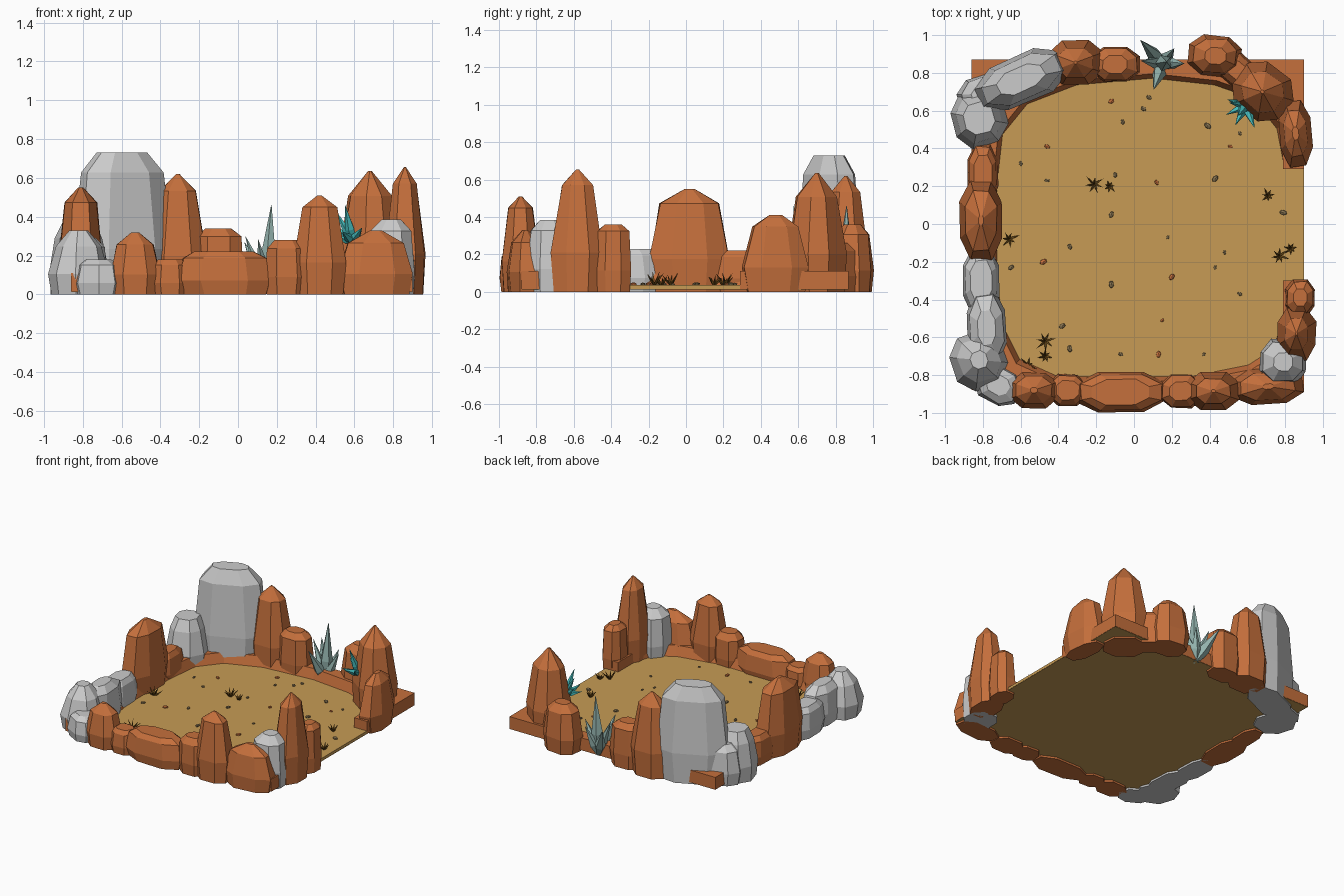
import bpy, bmesh, math, random
from mathutils import Vector, Matrix

if "Cube" in bpy.data.objects:
    bpy.data.objects.remove(bpy.data.objects["Cube"])

random.seed(4)


def material(name, rgb):
    m = bpy.data.materials.new(name)
    m.diffuse_color = (*rgb, 1)
    m.use_nodes = True
    m.node_tree.nodes["Principled BSDF"].inputs["Base Color"].default_value = m.diffuse_color
    return m


ORANGE = material("red_rock", (0.56, 0.16, 0.045))
SAND = material("sand", (0.57, 0.33, 0.09))
TEAL = material("teal_crystal", (0.06, 0.5, 0.5))
PALE = material("pale_crystal", (0.30, 0.46, 0.43))
DRY = material("dry_grass", (0.14, 0.065, 0.008))
PEBBLE = material("pebble", (0.24, 0.17, 0.08))
GREY = None


def finish(name, bm, mat):
    bmesh.ops.recalc_face_normals(bm, faces=bm.faces[:])
    me = bpy.data.meshes.new(name)
    bm.to_mesh(me)
    bm.free()
    ob = bpy.data.objects.new(name, me)
    bpy.context.collection.objects.link(ob)
    if mat:
        me.materials.append(mat)
    return ob


def loft(bm, rings):
    """Skin a stack of equal-sized closed rings and cap both ends."""
    rs = [[bm.verts.new(p) for p in r] for r in rings]
    n = len(rs[0])
    for a, b in zip(rs, rs[1:]):
        for i in range(n):
            j = (i + 1) % n
            bm.faces.new((a[i], a[j], b[j], b[i]))
    bm.faces.new(rs[0][::-1])
    bm.faces.new(rs[-1])


SECTION = [(1, -.45), (1, .45), (.5, 1), (-.5, 1), (-1, .45), (-1, -.45), (-.5, -1), (.5, -1)]


def rock(name, mat, x, y, rx, ry, h, shoulder=.7, tip=.08, rot=0, sh_z=.84, lean=(0, 0)):
    """Chamfered block: narrow foot, wide belly, shoulder, then a peak or flat crown."""
    rings = []
    c, s = math.cos(math.radians(rot)), math.sin(math.radians(rot))
    for z, k in ((0, .9), (.32, 1), (sh_z, shoulder), (1, tip)):
        ring = []
        for u, v in SECTION:
            j = 1 + random.uniform(-.05, .03)
            px, py = u * rx * k * j, v * ry * k * j
            ring.append((x + px * c - py * s + lean[0] * z,
                         y + px * s + py * c + lean[1] * z, z * h))
        rings.append(ring)
    bm = bmesh.new()
    loft(bm, rings)
    finish(name, bm, mat)


def spike(bm, base, direction, length, r, n=5):
    """Crystal shard or grass blade."""
    d = Vector(direction).normalized()
    m = Matrix.Translation(base) @ d.to_track_quat('Z', 'Y').to_matrix().to_4x4()
    rings = []
    for t, k in ((0, .6), (.35, 1), (1, .03)):
        rings.append([m @ Vector((r * k * math.cos(i * math.tau / n),
                                  r * k * math.sin(i * math.tau / n), t * length)) for i in range(n)])
    loft(bm, rings)


# sand floor
X0, X1, Y0, Y1 = -.86, .90, -.88, .87
bm = bmesh.new()
loft(bm, [[(X0 + .002, Y0 + .002, z), (X1 - .001, Y0 + .002, z), (X1 - .001, Y1 - .002, z),
           (X0 + .002, Y1 - .002, z)] for z in (.013, .036)])
finish("sand_floor", bm, SAND)

# raised rim, open on the right side
inner = [(.90, .29), (.79, .29), (.75, .50), (.62, .66), (.42, .73), (.1, .765), (-.3, .73),
         (-.56, .63), (-.69, .47), (-.72, .2), (-.72, -.3), (-.68, -.55), (-.6, -.71),
         (-.4, -.80), (.3, -.80), (.6, -.74), (.74, -.65), (.79, -.5), (.79, -.30), (.90, -.30)]
outer = [(X1, Y0), (X0, Y0), (X0, Y1), (X1, Y1)]
bottom = [(x, y, .015) for x, y in inner + outer]
top = [(x, y, .11) if abs(x) > .78 else (x * 1.04, y * 1.04, .11) for x, y in inner]
top += [(x, y, .11) for x, y in outer]
bm = bmesh.new()
loft(bm, [bottom, top])
bmesh.ops.triangulate(bm, faces=[f for f in bm.faces if len(f.verts) > 4])
finish("rock_rim", bm, ORANGE)

# left side boulders
rock("big_grey_boulder", GREY, -.60, .765, .26, .125, .73, .82, .5, 24, .86)
rock("back_left_grey_block", GREY, -.82, .56, .145, .15, .37, .8, .55, 15, .78)
rock("back_left_grey_link", GREY, -.79, .69, .14, .10, .30, .85, .5, 20)
rock("left_tall_rock", ORANGE, -.81, .02, .115, .22, .55, .72, .12, 0, .86)
rock("left_low_rock", ORANGE, -.80, .27, .08, .155, .22, .9, .6)
rock("left_grey_low", GREY, -.81, -.30, .095, .18, .23, .88, .6)
rock("left_grey_slab", GREY, -.78, -.55, .105, .20, .29, .85, .45, 4)
rock("front_left_grey", GREY, -.82, -.72, .145, .15, .33, .75, .3, 20, .75)
rock("front_left_grey_toe", GREY, -.72, -.85, .125, .10, .18, .85, .5, -30)

# front row
rock("front_peak_small", ORANGE, -.53, -.88, .125, .095, .32, .75, .15, 0, .8)
rock("front_low_a", ORANGE, -.35, -.88, .10, .085, .18, .9, .6)
rock("front_long_rock", ORANGE, -.07, -.89, .24, .105, .22, .9, .65, 0, .85)
rock("front_step", ORANGE, .25, -.885, .11, .09, .28, .9, .55)
rock("front_peak", ORANGE, .42, -.885, .135, .10, .51, .66, .08, 0, .88)
rock("front_right_rock", ORANGE, .71, -.86, .19, .095, .33, .75, .15, 4, .8)
rock("front_right_grey", GREY, .79, -.73, .125, .12, .385, .85, .4, 0, .85)

# right side
rock("right_spire", ORANGE, .86, -.58, .105, .14, .655, .58, .05, 0, .87)
rock("right_step", ORANGE, .88, -.39, .08, .10, .36, .85, .45, 0, .9)
rock("right_back_rock", ORANGE, .855, .48, .085, .175, .41, .7, .2, 5, .85)
rock("back_right_peak", ORANGE, .68, .70, .16, .145, .635, .68, .06, -38, .8)

# back row
rock("back_right_block", ORANGE, .43, .89, .14, .11, .36, .8, .4, -5, .85)
rock("back_right_link", ORANGE, .55, .81, .13, .085, .26, .85, .5, -40)
rock("back_peak", ORANGE, -.31, .855, .145, .12, .62, .65, .06, 0, .86)
rock("back_step", ORANGE, -.10, .845, .13, .095, .34, .88, .5, 0, .88)

# pale crystal cluster at the back gap
bm = bmesh.new()
for d, l, r in (((.05, .02, 1), .44, .045), ((-.75, .8, 1.6), .30, .04), ((-.3, -.9, 1.7), .30, .038),
                ((.75, 0, 1.5), .26, .036), ((-.8, .1, 2), .30, .032), ((.4, .5, 1.4), .24, .035)):
    spike(bm, (.15, .85, .02), d, l, r)
finish("pale_crystals", bm, PALE)

# teal crystals growing from the corner rock
bm = bmesh.new()
for d, l, r in (((-.2, -.3, 1), .20, .026), ((-1, .3, .9), .13, .022), ((-.5, -1, .5), .13, .024),
                ((.4, -1, .6), .15, .024), ((-1, -.5, .3), .12, .02), ((-.7, .1, 1.3), .18, .02)):
    spike(bm, (.59, .63, .27), d, l, r)
finish("teal_crystals", bm, TEAL)

# dry grass tufts
bm = bmesh.new()
for x, y, k in ((-.21, .21, 1.2), (-.13, .2, .7), (.71, .15, 1), (.77, -.17, 1.2), (.83, -.13, .8),
                (-.66, -.08, 1.1), (-.47, -.62, 1.2), (-.47, -.70, 1), (-.56, -.75, 1)):
    a0 = random.random() * 6
    for i in range(7):
        a = a0 + i * math.tau / 7
        spike(bm, (x, y, .033), (math.cos(a), math.sin(a), random.uniform(.7, 1.8)),
              k * random.uniform(.055, .075), .007, 3)
finish("grass_tufts", bm, DRY)

# pebbles on the sand
spots = [(-.12, .65), (.08, .67), (.05, .61), (-.06, .54), (-.46, .41), (-.6, .32), (-.46, .23),
         (-.1, .26), (.12, .22), (.43, .24), (.39, .52), (.56, .48), (.51, .41), (.79, .06),
         (-.12, .05), (-.34, -.12), (-.48, -.2), (-.65, -.23), (-.12, -.32), (.18, -.07), (.2, -.28),
         (.43, -.23), (.48, -.15), (.56, -.37), (.15, -.51), (-.38, -.54), (-.34, -.66),
         (-.07, -.69), (.13, -.69), (.37, -.69)]
for name, mat, part in (("brown_pebbles", PEBBLE, [p for i, p in enumerate(spots) if i % 4]),
                        ("red_pebbles", ORANGE, spots[::4])):
    bm = bmesh.new()
    for x, y in part:
        r = random.uniform(.011, .021)
        m = (Matrix.Translation((x, y, .04)) @ Matrix.Rotation(random.random() * 3, 4, 'Z')
             @ Matrix.Diagonal((r * 1.1, r * .75, r * .6, 1)))
        bmesh.ops.create_icosphere(bm, subdivisions=1, radius=1, matrix=m)
    finish(name, bm, mat)
